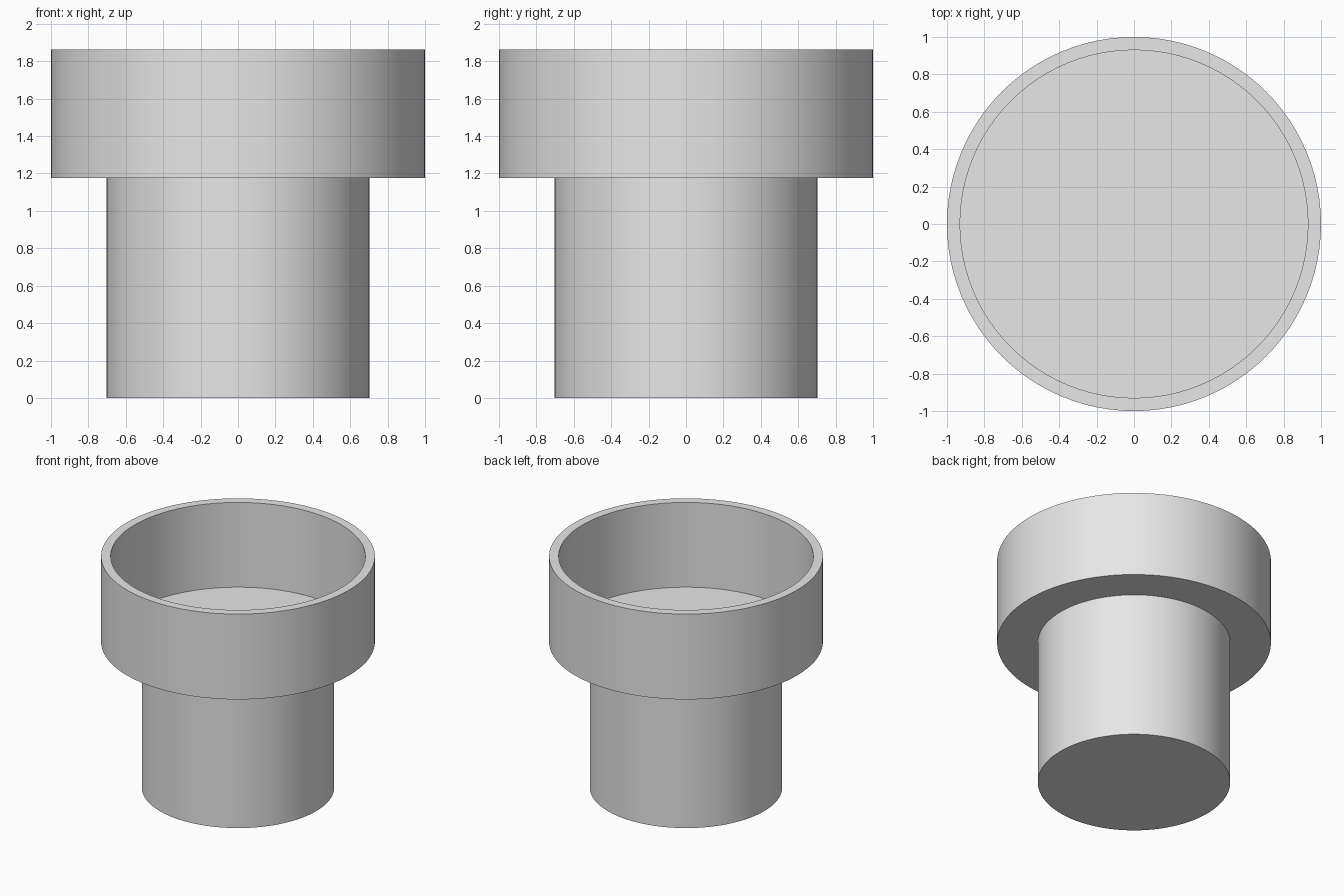
import bpy, bmesh, math

SEGMENTS = 96
cube = bpy.data.objects.get("Cube")
if cube:
    bpy.data.objects.remove(cube, do_unlink=True)

# Single plain grey
grey = bpy.data.materials.new("light_grey")
grey.use_nodes = True
colour = (0.8, 0.8, 0.8, 1)
grey.diffuse_color = colour
grey.node_tree.nodes["Principled BSDF"].inputs["Base Color"].default_value = colour


def lathe(name, profile):
    """Spin a (radius, height) profile round the z axis into a closed part."""
    bm = bmesh.new()
    verts = [bm.verts.new((r, 0, z)) for r, z in profile]
    edges = [bm.edges.new(pair) for pair in zip(verts, verts[1:])]
    bmesh.ops.spin(bm, geom=verts + edges, axis=(0, 0, 1), cent=(0, 0, 0),
                   angle=math.tau, steps=SEGMENTS, use_duplicate=False)
    bmesh.ops.remove_doubles(bm, verts=bm.verts, dist=0.0001)
    bmesh.ops.recalc_face_normals(bm, faces=bm.faces)
    mesh = bpy.data.meshes.new(name)
    bm.to_mesh(mesh)
    bm.free()
    mesh.materials.append(grey)
    obj = bpy.data.objects.new(name, mesh)
    bpy.context.collection.objects.link(obj)
    bpy.ops.object.select_all(action="DESELECT")
    obj.select_set(True)
    bpy.context.view_layer.objects.active = obj
    bpy.ops.object.shade_smooth_by_angle(angle=math.radians(30))
    return obj


# Solid stem carrying a wide open cup with a thin floor
STEM, CUP, BORE = 0.703, 1.0, 0.93
LEDGE, FLOOR, TOP = 1.175, 1.18, 1.863
lathe("stepped_cup", [
    (0, 0), (STEM, 0), (STEM, LEDGE), (CUP, LEDGE),
    (CUP, TOP), (BORE, TOP), (BORE, FLOOR), (0, FLOOR),
])
